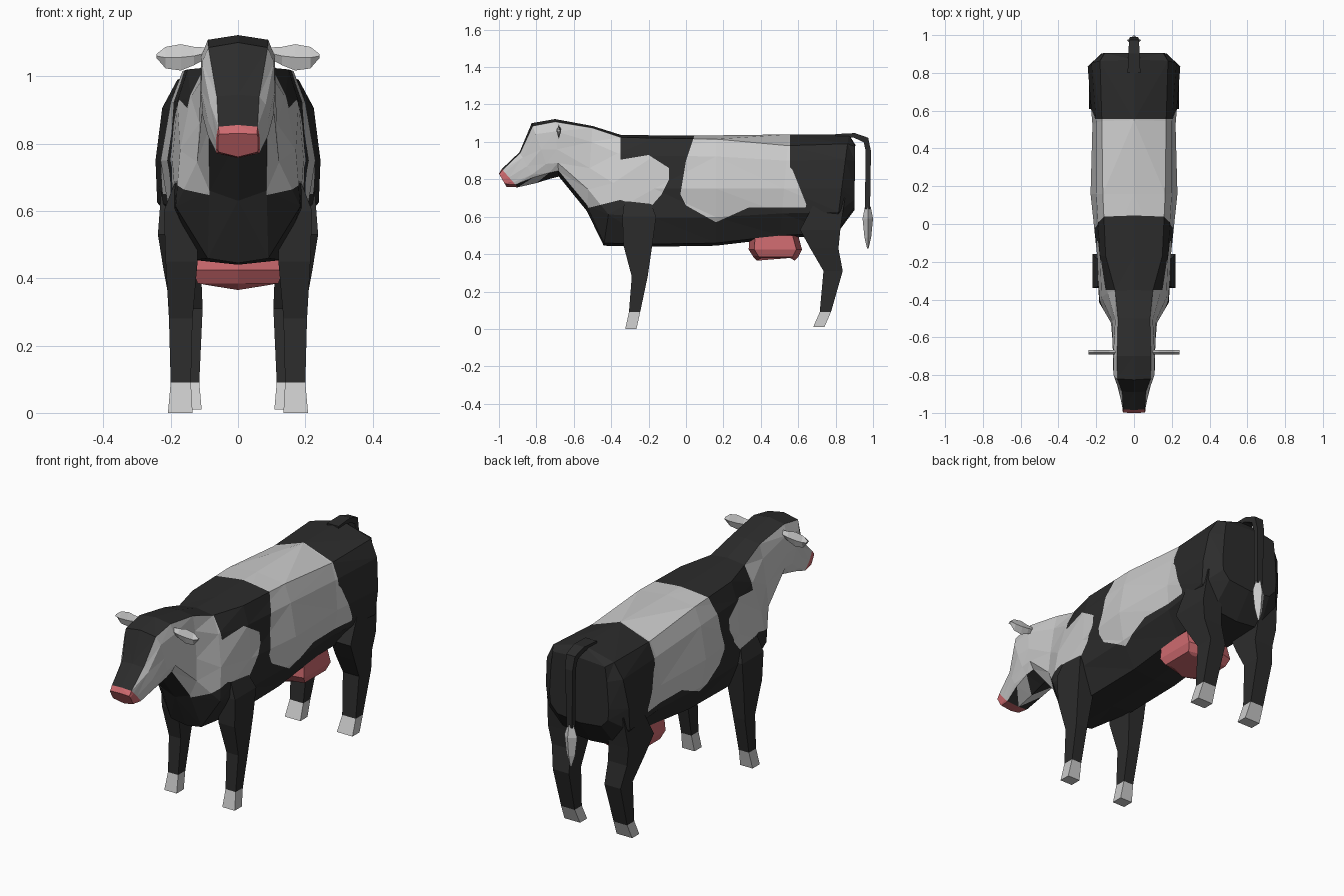
import bpy, bmesh
from mathutils import Vector

if "Cube" in bpy.data.objects:
    bpy.data.objects.remove(bpy.data.objects["Cube"])


def material(name, rgb):
    m = bpy.data.materials.new(name)
    m.diffuse_color = (*rgb, 1)
    m.use_nodes = True
    m.node_tree.nodes["Principled BSDF"].inputs["Base Color"].default_value = m.diffuse_color
    return m


BLACK = material("black_coat", (0.025, 0.025, 0.025))
WHITE = material("white_coat", (0.60, 0.60, 0.60))
PINK = material("pink_skin", (0.62, 0.145, 0.16))


def finish(bm, name, mats):
    bmesh.ops.recalc_face_normals(bm, faces=bm.faces[:])
    me = bpy.data.meshes.new(name)
    bm.to_mesh(me)
    bm.free()
    for m in mats:
        me.materials.append(m)
    ob = bpy.data.objects.new(name, me)
    bpy.context.collection.objects.link(ob)
    return ob


def loft(rings, first_band=0):
    """Skin closed rings, cap both ends; first band may get its own colour."""
    bm = bmesh.new()
    vs = [[bm.verts.new(p) for p in r] for r in rings]
    n = len(vs[0])
    for k, (a, b) in enumerate(zip(vs, vs[1:])):
        for i in range(n):
            j = (i + 1) % n
            f = bm.faces.new((a[i], a[j], b[j], b[i]))
            f.material_index = 0 if k else first_band
    bm.faces.new(vs[0]).material_index = first_band
    bm.faces.new(vs[-1])
    return bm


# Cross-sections: y top, y bottom, z of top, top edge, middle and bottom,
# then five half widths from top edge to bottom edge
HEAD = [
    (-1.0, -.96, .83, .828, .80, .76, .056, .06, .06, .06, .056),
    (-.985, -.90, .855, .85, .81, .757, .058, .062, .066, .066, .064),
    (-.89, -.80, .945, .94, .87, .78, .063, .082, .09, .09, .082),
    (-.825, -.72, 1.10, 1.085, .96, .805, .088, .107, .11, .105, .09),
    (-.70, -.68, 1.122, 1.108, .96, .815, .09, .11, .112, .108, .086),
    (-.50, -.53, 1.085, 1.075, .86, .63, .085, .10, .115, .122, .085),
]
TORSO = [
    (-.35, -.44, 1.038, 1.025, .78, .445, .10, .14, .172, .185, .09),
    (-.17, -.17, 1.035, 1.02, .75, .44, .15, .18, .195, .195, .13),
    (.16, .16, 1.035, 1.015, .75, .445, .165, .20, .23, .205, .13),
    (.55, .50, 1.04, .98, .75, .485, .17, .20, .22, .205, .13),
    (.87, .80, 1.04, .99, .75, .50, .18, .225, .245, .24, .15),
    (.905, .90, .985, .975, .75, .635, .155, .165, .175, .17, .13),
]


def section(s):
    yt, yb, zt, z1, z3, zb, *widths = s
    keel = .03 if -.85 < yb < -.5 else .014
    zs = (z1, z3 + .65 * (z1 - z3), z3, (z3 + zb) / 2, zb + keel)
    y = lambda z: yt + (yb - yt) * (zt - z) / (zt - zb)
    right = [(w, y(z), z) for w, z in zip(widths, zs)]
    left = [(-x, yy, z) for x, yy, z in reversed(right)]
    return [(0, yt, zt)] + right + [(0, yb, zb)] + left


def paint(bm, poly, sides_only):
    """Cut a convex (y, z) outline into the black faces and make it white."""
    bm.normal_update()
    faces = [f for f in bm.faces if f.material_index == 0
             and (abs(f.normal.x) > .35 or not sides_only)]
    for (y0, z0), (y1, z1) in zip(poly, poly[1:] + poly[:1]):
        co = Vector((0, y0, z0))
        inward = Vector((0, z0 - z1, y1 - y0)).normalized()
        edges = {e for f in faces for e in f.edges}
        verts = {v for f in faces for v in f.verts}
        known = set(faces)
        others = set(bm.faces) - known
        bmesh.ops.bisect_plane(bm, geom=list(verts) + list(edges) + faces,
                               dist=1e-5, plane_co=co, plane_no=inward)
        faces = [f for f in bm.faces if f not in others
                 and (f.calc_center_median() - co).dot(inward) > 0]
    for f in faces:
        f.material_index = 2


# Body with head, pink muzzle and white patches
bm = loft([section(s) for s in HEAD + TORSO], first_band=1)
bmesh.ops.triangulate(bm, faces=[f for f in bm.faces if len(f.verts) == 4])
bmesh.ops.recalc_face_normals(bm, faces=bm.faces[:])
head_patch = [(-1.1, .60), (-.53, .645), (-.35, .69), (-.35, 1.2), (-1.1, 1.2)]
shoulder_patch = [(-.35, .69), (-.2, .64), (-.13, .72), (-.09, .80),
                  (-.09, .86), (-.2, .93), (-.35, .905)]
saddle_patch = [(-.03, .72), (0, .66), (.16, .57), (.36, .66), (.555, .78),
                (.555, 1.2), (.10, 1.2), (0, .9)]
flank_patch = [(.34, .65), (.64, .65), (.66, .75), (.57, .85), (.55, .90)]
paint(bm, head_patch, True)
paint(bm, shoulder_patch, True)
paint(bm, saddle_patch, False)
paint(bm, flank_patch, True)
finish(bm, "body", [BLACK, PINK, WHITE])


def box_ring(z, y0, y1, x0, x1):
    return [(x0, y0, z), (x1, y0, z), (x1, y1, z), (x0, y1, z)]


def flip(rings, s):
    return [[(x * s, y, z) for x, y, z in r] for r in rings]


# Legs: the first band of each is the white hoof
FRONT_LEG = [(0, -.325, -.265, .135, .208), (.09, -.305, -.245, .14, .20),
             (.28, -.29, -.205, .135, .205), (.45, -.335, -.18, .12, .215),
             (.60, -.34, -.16, .12, .22), (.68, -.33, -.19, .12, .19)]
HIND_LEG = [(.01, .68, .74, .108, .20), (.09, .715, .775, .115, .195),
            (.31, .735, .838, .105, .20), (.43, .665, .815, .11, .222),
            (.53, .61, .825, .12, .238), (.70, .70, .85, .15, .225)]
# Ear leaf: x, z, half height
LEAF = [(.09, 1.07, .015), (.13, 1.06, .027), (.17, 1.056, .039),
        (.215, 1.055, .032), (.242, 1.06, .006)]
for s, side in ((1, "right"), (-1, "left")):
    for name, rows in (("front_leg", FRONT_LEG), ("hind_leg", HIND_LEG)):
        finish(loft(flip([box_ring(*r) for r in rows], s), first_band=1),
               f"{name}_{side}", [BLACK, WHITE])
    rings = [[(x, -.68, z + h), (x, -.692, z), (x, -.68, z - h), (x, -.668, z)]
             for x, z, h in LEAF]
    finish(loft(flip(rings, s)), f"ear_{side}", [WHITE])

# Udder: chamfered block with a shallow keel
rows = [(.50, .34, .60, .13), (.425, .335, .62, .135), (.385, .36, .60, .12)]
rings = [[(-w, y0 + .03, z), (0, y0, z), (w, y0 + .03, z),
          (w, y1 - .03, z), (0, y1, z), (-w, y1 - .03, z)] for z, y0, y1, w in rows]
rings.append([(x * .75, .48 + (y - .48) * .85, .365 + abs(x) * .12)
              for x, y, z in rings[-1]])
finish(loft(rings), "udder", [PINK])

# Tail: square tube bent over the rump; y, z, offset y, offset z, half width
TAIL = [(.80, 1.03, 0, .012, .034), (.90, 1.035, .003, .012, .03),
        (.962, 1.01, .012, .012, .026), (.975, .95, .014, 0, .022),
        (.97, .64, .014, 0, .016)]
rings = [[(-w, y + a, z + b), (w, y + a, z + b), (w, y - a, z - b), (-w, y - a, z - b)]
         for y, z, a, b, w in TAIL]
finish(loft(rings), "tail", [BLACK])

# Tail tuft: white spindle
rings = [[(-w, .972, z), (0, .972 - d, z), (w, .972, z), (0, .972 + d, z)]
         for z, w, d in ((.43, .005, .004), (.49, .025, .018),
                         (.59, .038, .028), (.655, .017, .015))]
finish(loft(rings), "tail_tuft", [WHITE])
